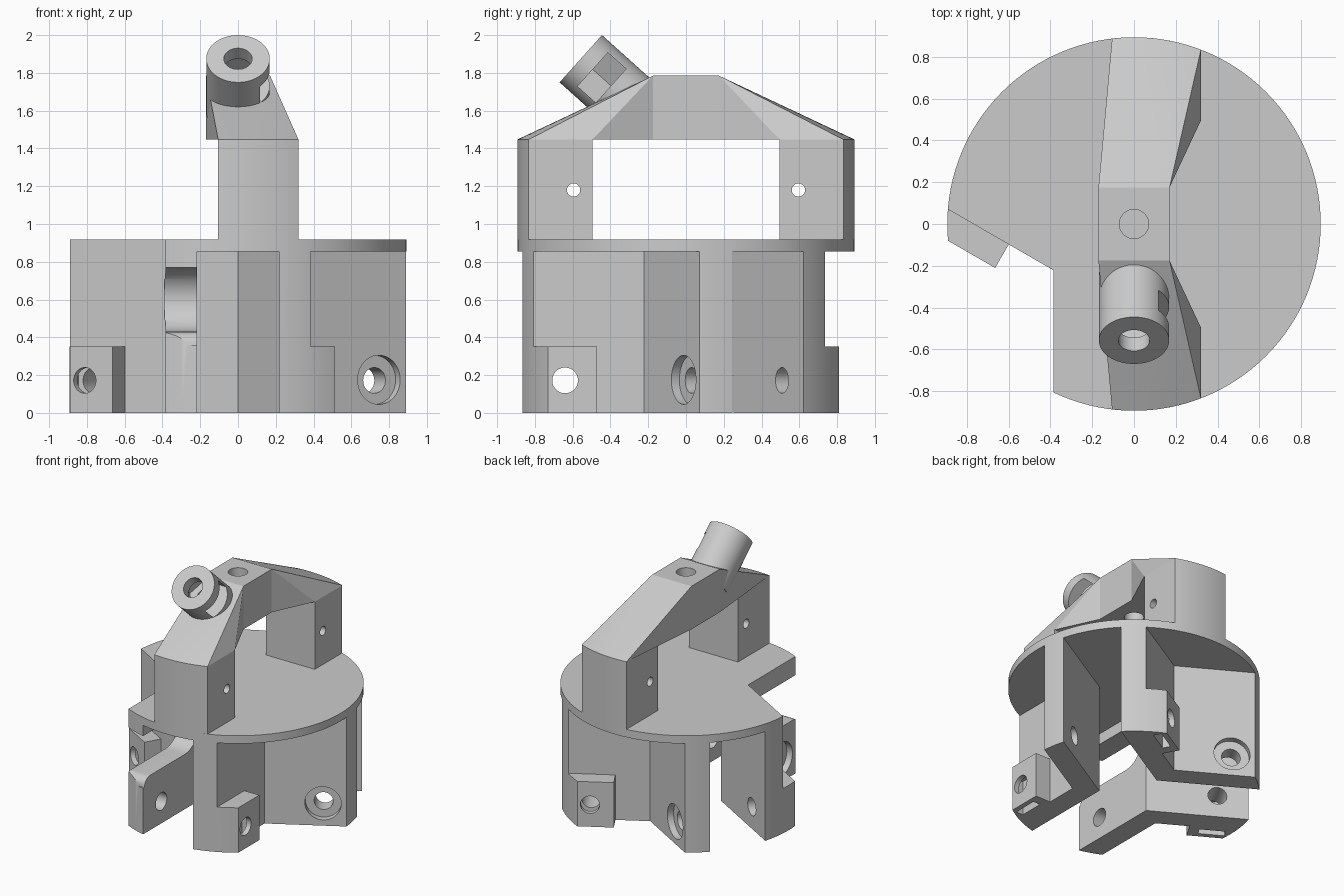
import bpy, bmesh
from math import pi, sin, cos, asin, sqrt, radians
from mathutils import Matrix, Vector

if "Cube" in bpy.data.objects:
    bpy.data.objects.remove(bpy.data.objects["Cube"])

GREY = (0.6, 0.6, 0.6, 1)
mat = bpy.data.materials.new("plain_grey")
mat.use_nodes = True
mat.diffuse_color = GREY
mat.node_tree.nodes["Principled BSDF"].inputs["Base Color"].default_value = GREY

R = 0.893         # disc radius
WALL = 0.384      # outer face of each arm wall
SLOT = 0.217      # inner face of each arm wall
UNDER = 0.855     # underside of disc
TOP = 0.917       # top of disc
POST = 1.447      # top of posts
BRIDGE = 1.785    # top of bridge


def make(name, bm, matrix=Matrix()):
    bm.transform(matrix)
    bm.normal_update()
    bmesh.ops.recalc_face_normals(bm, faces=bm.faces)
    me = bpy.data.meshes.new(name)
    bm.to_mesh(me)
    bm.free()
    me.materials.append(mat)
    ob = bpy.data.objects.new(name, me)
    bpy.context.collection.objects.link(ob)
    return ob


def prism(name, pts, z0, z1, matrix=Matrix()):
    bm = bmesh.new()
    face = bm.faces.new([bm.verts.new((x, y, z0)) for x, y in pts])
    ext = bmesh.ops.extrude_face_region(bm, geom=[face])
    up = [v for v in ext["geom"] if isinstance(v, bmesh.types.BMVert)]
    bmesh.ops.translate(bm, verts=up, vec=(0, 0, z1 - z0))
    return make(name, bm, matrix)


def box(name, x0, x1, y0, y1, z0, z1, matrix=Matrix()):
    return prism(name, [(x0, y0), (x1, y0), (x1, y1), (x0, y1)], z0, z1, matrix)


def rod(name, r, a, b, matrix=Matrix(), sides=48):
    a, b = Vector(a), Vector(b)
    bm = bmesh.new()
    bmesh.ops.create_cone(bm, cap_ends=True, segments=sides, radius1=r, radius2=r,
                          depth=(b - a).length)
    turn = (b - a).to_track_quat("Z", "Y").to_matrix().to_4x4()
    return make(name, bm, matrix @ Matrix.Translation((a + b) / 2) @ turn)


def hull(name, pts):
    bm = bmesh.new()
    for p in pts:
        bm.verts.new(p)
    res = bmesh.ops.convex_hull(bm, input=bm.verts)
    loose = {v for v in res["geom_interior"] if isinstance(v, bmesh.types.BMVert)}
    bmesh.ops.delete(bm, geom=list(loose), context="VERTS")
    bm.normal_update()
    bmesh.ops.dissolve_limit(bm, angle_limit=0.01, verts=bm.verts, edges=bm.edges)
    return make(name, bm)


def cut(target, cutters, keep=False):
    bpy.context.view_layer.objects.active = target
    for c in cutters:
        c.hide_render = True
        mod = target.modifiers.new("cut", "BOOLEAN")
        mod.operation = "DIFFERENCE"
        mod.solver = "EXACT"
        mod.object = c
        bpy.context.view_layer.update()
        bpy.ops.object.modifier_apply(modifier=mod.name)
        if not keep:
            bpy.data.objects.remove(c)


# Base: a drum cut into three slotted arms under a disc
base = rod("base", R, (0, 0, 0), (0, 0, TOP), sides=128)
wedge = [(WALL, -WALL / sqrt(3)), (WALL, -2), (2.5, -2),
         (2.5, -WALL / sqrt(3) + (2.5 - WALL) / sqrt(3))]
TAB = 0.514
stepped = [wedge[0], (WALL, -0.47), (TAB, -0.47), (TAB, -2)] + wedge[2:]
for i in range(3):
    turn = Matrix.Rotation(i * 2 * pi / 3, 4, "Z")
    roof = 1.2 if i == 2 else UNDER       # one pocket is open through the disc
    cut(base, [
        box("slot_cut", -SLOT, SLOT, -1.2, 0, -0.2, UNDER, turn),
        prism("pocket_cut", wedge, 0.352, roof, turn),
        prism("tab_pocket_cut", stepped, -0.2, 0.5, turn),
    ])
for i in range(3):
    turn = Matrix.Rotation(i * 2 * pi / 3, 4, "Z")
    cut(base, [
        rod("bolt_cut", 0.068, (-0.6, -0.64, 0.172), (0.6, -0.64, 0.172), turn),
        rod("counterbore_cut", 0.13, (-0.5, -0.64, 0.175), (-0.335, -0.64, 0.175), turn),
        box("nut_cut", 0.415, 0.475, -0.735, -0.545, -0.1, 0.27, turn),
    ])

# Rounded side opening in the wall beside the open pocket
side = Matrix(((0, 0, 1, 0), (1, 0, 0, 0), (0, 1, 0, 0), (0, 0, 0, 1)))
bite = [(-1, 0.77), (-1, 0.36), (-0.86, 0.36)]
bite += [(-0.78 - 0.07 * cos(radians(a)), 0.36 + 0.07 * sin(radians(a)))
         for a in range(0, 91, 15)]
bite += [(-0.35 + 0.17 * cos(radians(a)), 0.6 + 0.17 * sin(radians(a)))
         for a in range(-90, 91, 10)]
cut(base, [prism("side_opening_cut", bite, -0.39, -0.2, side)])

# Posts, sloping bridge arms and centre block
X0, X1, INNER = -0.105, 0.32, 0.495
H, HB = 0.17, 0.175
a0, a1 = asin(X0 / R), asin(X1 / R)
arc = [(R * sin(a0 + (a1 - a0) * t / 12), R * cos(a0 + (a1 - a0) * t / 12))
       for t in range(13)]
parts = [base]
arms = {}
for label, s in (("front", -1), ("back", 1)):
    outline = [(x, s * y) for x, y in [(X1, INNER), (X0, INNER)] + arc]
    post = prism(label + "_post", outline, TOP - 0.01, POST)
    cut(post, [rod("post_hole_cut", 0.035, (-0.5, s * 0.595, 1.18), (0.5, s * 0.595, 1.18))])
    arms[label] = hull(label + "_bridge_arm", [(x, y, POST) for x, y in outline] +
                       [(x, s * HB, z) for x in (-H, H) for z in (POST, BRIDGE)])
    parts += [post, arms[label]]
block = box("bridge_block", -H, H, -HB, HB, POST, BRIDGE)
cut(block, [rod("block_hole_cut", 0.07, (0, 0, 1.3), (0, 0, 1.9))])

# Tilted socket with bore and side nut slot
mouth = Vector((0, -0.557, 1.875))
axis = Vector((0, 0.744, -0.668))
socket = rod("tilted_socket", 0.168, mouth, mouth + axis * 0.42, sides=64)
bore = rod("bore_cut", 0.075, mouth - axis * 0.1, mouth + axis * 0.32)
right = Vector((1, 0, 0))
frame = Matrix.Translation(mouth) @ Matrix((right, axis.cross(right), axis)).transposed().to_4x4()
F = 0.12
nut = [(0.4, -F), (0.4, F), (-F / sqrt(3), F), (-2 * F / sqrt(3), 0), (-F / sqrt(3), -F)]
slot = prism("nut_slot_cut", nut, 0.085, 0.215, frame)
cut(arms["front"], [bore], keep=True)
cut(socket, [bore, slot])
parts += [block, socket]

# Smooth round surfaces, sharp edges kept
bpy.ops.object.select_all(action="DESELECT")
for ob in parts:
    ob.select_set(True)
bpy.context.view_layer.objects.active = base
bpy.ops.object.shade_smooth_by_angle(angle=radians(25))
